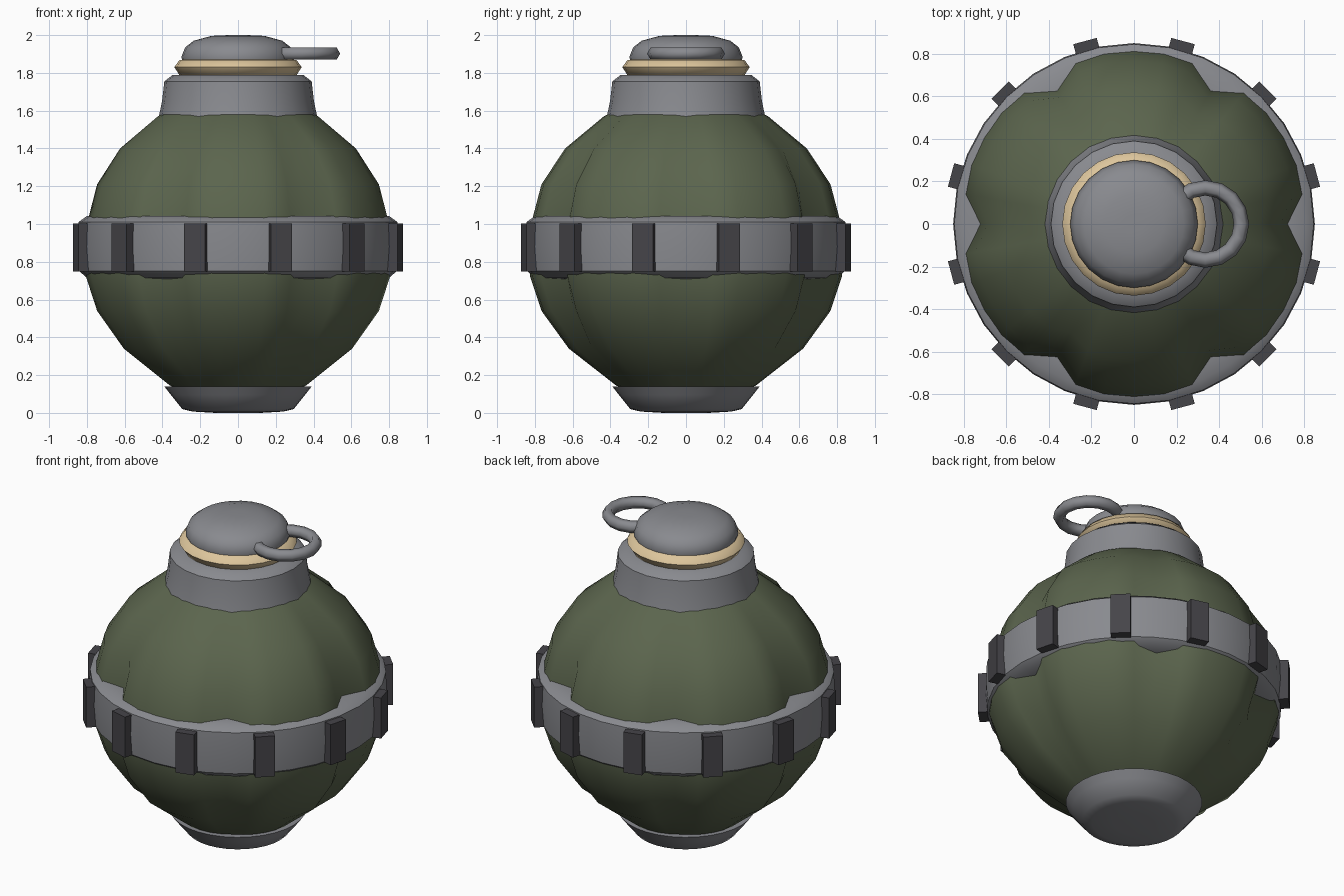
import bpy, bmesh, math
from mathutils import Matrix

if "Cube" in bpy.data.objects:
    bpy.data.objects.remove(bpy.data.objects["Cube"])


def material(name, rgb):
    m = bpy.data.materials.new(name)
    m.diffuse_color = (*rgb, 1)
    m.use_nodes = True
    m.node_tree.nodes["Principled BSDF"].inputs["Base Color"].default_value = m.diffuse_color
    return m


GREY = material("steel grey", (0.25, 0.255, 0.275))
GREEN = material("olive green", (0.105, 0.13, 0.075))
DARK = material("dark grey", (0.06, 0.058, 0.066))
TAN = material("pale tan", (0.72, 0.56, 0.33))


def finish(bm, name, mat, angle=None):
    bmesh.ops.recalc_face_normals(bm, faces=bm.faces[:])
    mesh = bpy.data.meshes.new(name)
    bm.to_mesh(mesh)
    bm.free()
    mesh.materials.append(mat)
    ob = bpy.data.objects.new(name, mesh)
    bpy.context.collection.objects.link(ob)
    if angle is not None:
        bpy.ops.object.select_all(action='DESELECT')
        bpy.context.view_layer.objects.active = ob
        ob.select_set(True)
        bpy.ops.object.shade_smooth_by_angle(angle=math.radians(angle))
    return ob


def lathe(name, profile, mat, segs=24, angle=35, flute=None, closed=False):
    """Revolve (radius, height) points; flute scales the radius by direction."""
    bm = bmesh.new()
    rings = []
    for r, z in profile:
        ring = []
        for i in range(segs):
            a = 2 * math.pi * i / segs
            k = flute(i, z) if flute else 1
            ring.append(bm.verts.new((r * k * math.cos(a), r * k * math.sin(a), z)))
        rings.append(ring)
    pairs = list(zip(rings, rings[1:]))
    if closed:
        pairs.append((rings[-1], rings[0]))
    else:
        bm.faces.new(rings[0])
        bm.faces.new(rings[-1])
    for a, b in pairs:
        for i in range(segs):
            j = (i + 1) % segs
            bm.faces.new((a[i], a[j], b[j], b[i]))
    return finish(bm, name, mat, angle)


# Six-lobed body: every sixth column is pulled in to form a groove
def groove(i, z):
    fade = 1 - min(1, abs(z - 0.88) / 0.8) ** 3
    return 1 - (0.11 * fade if i % 6 == 0 else 0.01 if i % 6 in (1, 5) else 0)


lathe("body", [(0.24, 0.09), (0.37, 0.145), (0.62, 0.34), (0.765, 0.54),
               (0.825, 0.72), (0.835, 0.88), (0.81, 1.04), (0.765, 1.21),
               (0.64, 1.40), (0.435, 1.57), (0.25, 1.66)],
      GREEN, 36, 50, groove)

# Belt around the middle
lathe("belt", [(0.70, 0.705), (0.80, 0.715), (0.84, 0.75), (0.85, 0.88),
               (0.845, 1.01), (0.80, 1.042), (0.70, 1.042)],
      GREY, 32, 40, closed=True)

# Twelve lugs on the belt
bm = bmesh.new()
for k in range(12):
    m = (Matrix.Rotation(math.radians(15 + 30 * k), 4, 'Z')
         @ Matrix.Translation((0.845, 0, 0.875))
         @ Matrix.Diagonal((0.09, 0.114, 0.255, 1)))
    bmesh.ops.create_cube(bm, size=1, matrix=m)
finish(bm, "belt_lugs", DARK)

# Foot, neck, collar and cap
lathe("foot", [(0.12, 0.0), (0.24, 0.007), (0.295, 0.02), (0.355, 0.095),
               (0.39, 0.14), (0.30, 0.14)], GREY, 32, 40)
lathe("neck", [(0.36, 1.55), (0.422, 1.555), (0.402, 1.65), (0.39, 1.755),
               (0.345, 1.79), (0.25, 1.79)], GREY, 24, 40)
lathe("collar", [(0.27, 1.785), (0.31, 1.788), (0.337, 1.83), (0.31, 1.868),
                 (0.27, 1.873)], TAN, 24, 60)
lathe("cap", [(0.29, 1.85), (0.30, 1.885), (0.28, 1.935), (0.235, 1.97),
              (0.14, 1.996), (0.05, 2.0)], GREY, 24, 40)

# Pull ring with a six-sided tube
bpy.ops.mesh.primitive_torus_add(location=(0.335, 0, 1.902), major_radius=0.17,
                                 minor_radius=0.036, major_segments=16,
                                 minor_segments=6)
ring = bpy.context.object
ring.name = "pull_ring"
ring.data.materials.append(GREY)
bpy.ops.object.shade_smooth_by_angle(angle=math.radians(65))
